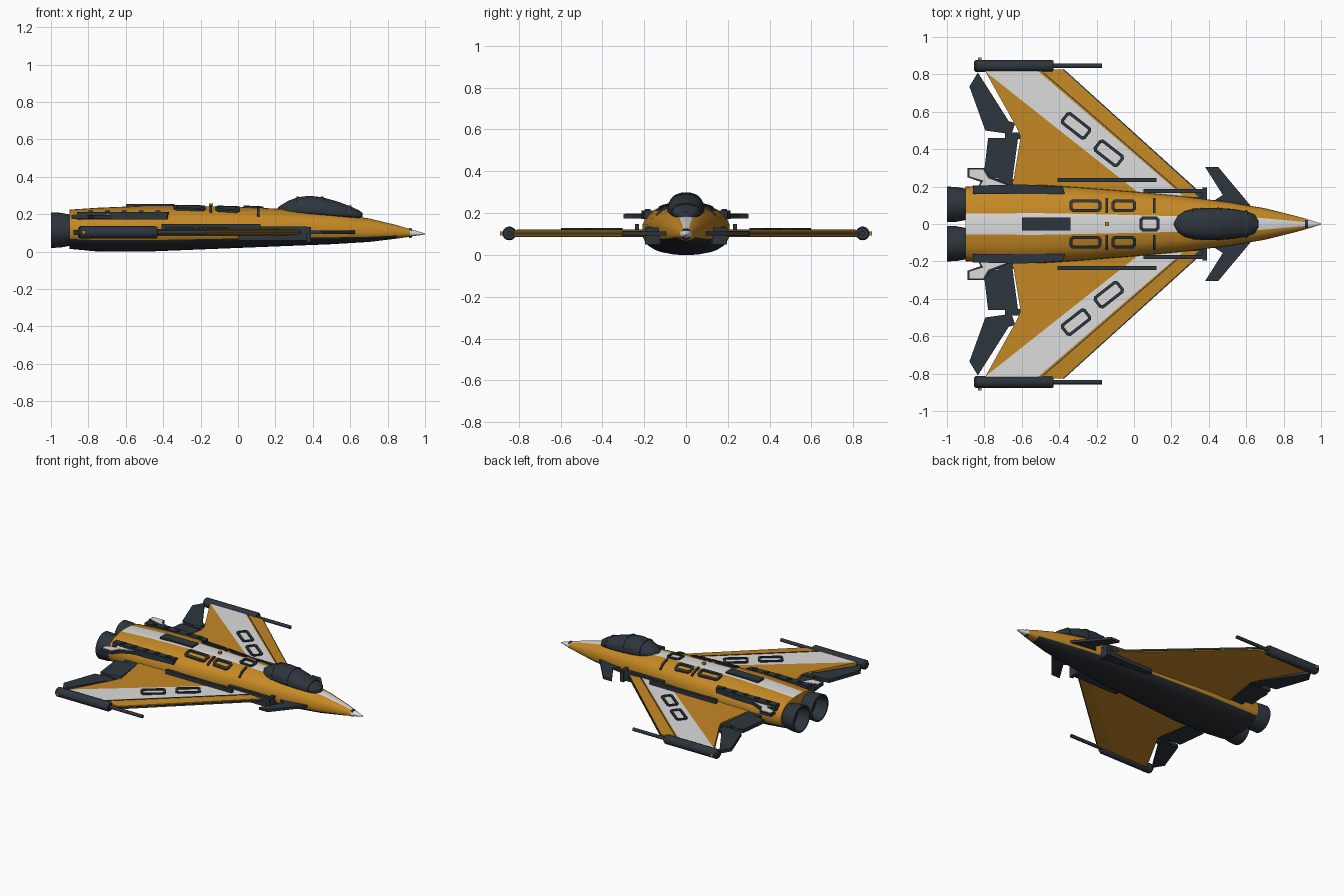
import bpy, bmesh, math
from mathutils import Vector

if "Cube" in bpy.data.objects:
    bpy.data.objects.remove(bpy.data.objects["Cube"])

def material(name, c):
    m = bpy.data.materials.new(name)
    m.diffuse_color = (*c, 1)
    m.use_nodes = True
    m.node_tree.nodes["Principled BSDF"].inputs["Base Color"].default_value = m.diffuse_color
    return m

ORANGE = material("orange paint", (0.56, 0.25, 0.018))
WHITE = material("white paint", (0.72, 0.72, 0.72))
SLATE = material("dark slate", (0.026, 0.036, 0.047))
BELLY = material("belly charcoal", (0.022, 0.027, 0.032))

def finish(name, bm, mats, angle=None):
    bmesh.ops.recalc_face_normals(bm, faces=bm.faces)
    me = bpy.data.meshes.new(name)
    bm.to_mesh(me)
    bm.free()
    for m in mats:
        me.materials.append(m)
    ob = bpy.data.objects.new(name, me)
    bpy.context.collection.objects.link(ob)
    if angle:
        bpy.ops.object.select_all(action='DESELECT')
        ob.select_set(True)
        bpy.context.view_layer.objects.active = ob
        bpy.ops.object.shade_smooth_by_angle(angle=math.radians(angle))
    return ob

def bridge(bm, rings, caps=True):
    rows = [[bm.verts.new(p) for p in r] for r in rings]
    n = len(rows[0])
    out = []
    for a, b in zip(rows, rows[1:]):
        for i in range(n):
            out.append((i, bm.faces.new((a[i], a[(i + 1) % n], b[(i + 1) % n], b[i]))))
    if caps:
        bm.faces.new(rows[0])
        bm.faces.new(rows[-1])
    return out

def prism(name, pts, z0, z1, mat, s=1):
    bm = bmesh.new()
    bridge(bm, [[(x, y * s, z) for x, y in pts] for z in (z0, z1)])
    return finish(name, bm, [mat])

def box(name, x0, x1, y0, y1, z0, z1, mat, s=1):
    return prism(name, [(x0, y0), (x1, y0), (x1, y1), (x0, y1)], z0, z1, mat, s)

def lathe(name, profile, y, z, mat, n=28):
    bm = bmesh.new()
    bridge(bm, [[(x, y + r * math.cos(2 * math.pi * i / n), z + r * math.sin(2 * math.pi * i / n))
                 for i in range(n)] for x, r in profile])
    return finish(name, bm, [mat], 35)

# fuselage stations: x, half width, top, bottom, middle height
BODY = [(-.9, .2, .225, .015, .115), (-.75, .208, .235, .001, .115), (-.5, .21, .245, .0, .115),
        (-.3, .197, .245, .008, .115), (0, .173, .24, .02, .115), (.25, .15, .228, .03, .112),
        (.5, .118, .207, .04, .108), (.7, .084, .178, .052, .104), (.85, .047, .142, .07, .1),
        (.92, .028, .121, .08, .098), (1, .003, .098, .092, .095)]
E = 2.4

def curve(u):
    return max(0, 1 - abs(u) ** E) ** (1 / E)

def body_at(x):
    for a, b in zip(BODY, BODY[1:]):
        if x <= b[0]:
            t = (x - a[0]) / (b[0] - a[0])
            return [p + (q - p) * t for p, q in zip(a, b)]
    return BODY[-1]

def surf(x, y):
    _, w, zt, zb, zc = body_at(x)
    return zc + (zt - zc) * curve(min(1, abs(y) / w))

def section(st, r):
    x, w, zt, zb, zc = st
    half = [1, .985, .93, .85, .72, .58, r, r / 2]
    us = half + [0] + [-u for u in reversed(half)]
    ring = [(x, w * u, zc + (zt - zc) * curve(u)) for u in us]
    return ring + [(x, w * u, zc - (zc - zb) * curve(u)) for u in reversed(us[1:-1])]

# fuselage with white spine stripe and dark belly
bm = bmesh.new()
for i, f in bridge(bm, [section(s, .055 / .2 if s[0] < .5 else .36) for s in BODY]):
    if 6 <= i <= 9:
        f.material_index = 1
    elif 18 <= i <= 29 and f.calc_center_median().x < .88:
        f.material_index = 2
    if f.calc_center_median().x > .93:
        f.material_index = 1
finish("fuselage", bm, [ORANGE, WHITE, BELLY], 40)
lathe("nose_ring", [(.915, .024), (.915, .027), (.93, .024), (.93, .02)], 0, .1, SLATE, 20)

# canopy
bm = bmesh.new()
CAN = [(.215, .01, .238, .225), (.235, .045, .252, .222), (.27, .068, .273, .22), (.32, .081, .291, .217),
       (.38, .086, .299, .214), (.45, .086, .291, .21), (.53, .08, .269, .205), (.6, .068, .243, .2),
       (.645, .05, .222, .197), (.665, .015, .208, .197)]
bridge(bm, [section((x, w, zt, zc - .025, zc), .27) for x, w, zt, zc in CAN])
finish("canopy", bm, [SLATE], 40)
for k in (3, 5, 7):
    x, w, zt, zc = CAN[k]
    bm = bmesh.new()
    bridge(bm, [section((x + d, w + .003, zt + .003, zc - .02, zc), .27) for d in (-.006, .006)])
    finish("canopy_rib", bm, [SLATE], 40)

def frame(name, cx, cy, L, W, ang, zf, h=.009, t=.016):
    # rectangular panel frame with clipped corners, following the surface below
    c, s = math.cos(ang), math.sin(ang)
    def ring(a, b, k, dz):
        pts = [(a, b - k), (a - k, b), (-a + k, b), (-a, b - k), (-a, -b + k), (-a + k, -b), (a - k, -b), (a, -b + k)]
        out = []
        for u, v in pts:
            x, y = cx + u * c - v * s, cy + u * s + v * c
            out.append((x, y, zf(x, y) + dz))
        return out
    bm = bmesh.new()
    o, i = (L / 2, W / 2, .014), (L / 2 - t, W / 2 - t, .006)
    bridge(bm, [ring(*o, -.006), ring(*o, h), ring(*i, h), ring(*i, -.006)], False)
    return finish(name, bm, [SLATE])

# spine details
frame("spine_hatch_frame", .083, 0, .105, .08, 0, surf)
box("spine_vent", -.6, -.34, -.035, .035, .235, .254, SLATE)
box("spine_beacon", -.155, -.135, -.01, .01, .235, .258, ORANGE)

LEAD = ((.37, .145), (-.38, .825))
BAND_OUT = ((.215, .19), (-.505, .81))
BAND_IN = ((-.1, .265), (-.795, .815))

def side(line, x, y):
    (ax, ay), (bx, by) = line
    d = Vector((bx - ax, by - ay)).normalized()
    return d.y * (x - ax) - d.x * (y - ay)

for s in (1, -1):
    tag = "left" if s > 0 else "right"
    # wing with white band cut into the top
    bm = bmesh.new()
    pts = [LEAD[0], LEAD[1], (-.8, .825), (-.63, .52), (-.605, .47), (-.65, .2), (-.65, .13)]
    bridge(bm, [[(x, y, z) for x, y in pts] for z in (.085, .12)])
    for (ax, ay), (bx, by) in (BAND_OUT, BAND_IN):
        bmesh.ops.bisect_plane(bm, geom=bm.verts[:] + bm.edges[:] + bm.faces[:],
                               plane_co=(ax, ay, 0), plane_no=(by - ay, ax - bx, 0))
    for f in bm.faces:
        c = f.calc_center_median()
        if c.z > .115 and side(BAND_OUT, c.x, c.y) < 0 < side(BAND_IN, c.x, c.y):
            f.material_index = 1
    for v in bm.verts:
        if abs(side(LEAD, v.co.x, v.co.y)) < .002:
            v.co.z = .1025 + (.011 if v.co.z > .1 else -.011)
        v.co.y *= s
    finish(tag + "_wing", bm, [ORANGE, WHITE])
    # leading edge groove and panel line
    (ax, ay), (bx, by) = LEAD
    prism(tag + "_leading_edge_strip", [(ax, ay), (ax + .005, ay + .005), (bx + .005, by + .003), (bx, by)],
          .098, .107, SLATE, s)
    prism(tag + "_wing_panel_line", [(.225, .19), (.233, .19), (-.482, .81), (-.49, .81)], .11, .122, SLATE, s)
    for cx, cy in ((-.31, .525), (-.135, .378)):
        frame(tag + "_wing_frame", cx, cy * s, .165, .08, -s * math.radians(38), lambda x, y: .12)
    # trailing flaps
    prism(tag + "_outer_flap", [(-.835, .81), (-.88, .735), (-.795, .5), (-.655, .48), (-.635, .54), (-.67, .55)],
          .09, .115, SLATE, s)
    prism(tag + "_inner_flap", [(-.78, .46), (-.62, .46), (-.65, .235), (-.805, .25)], .09, .115, SLATE, s)
    box(tag + "_flap_hinge", -.69, -.6, .455, .49, .085, .12, SLATE, s)
    box(tag + "_flap_root_hinge", -.75, -.63, .17, .24, .09, .115, SLATE, s)
    # wingtip pod with barrel
    lathe(tag + "_wingtip_pod", [(-.855, .024), (-.845, .033), (-.44, .033), (-.43, .028), (-.43, .012), (-.17, .012)],
          .845 * s, .103, SLATE, 20)
    box(tag + "_tip_light", -.835, -.815, .87, .89, .094, .112, ORANGE, s)
    # rail on the wing root
    box(tag + "_root_rail", -.41, .12, .225, .245, .115, .148, SLATE, s)
    # air intake
    box(tag + "_intake", .0, .37, .1, .185, .06, .115, SLATE, s)
    box(tag + "_intake_lip", .365, .39, .125, .195, .05, .132, SLATE, s)
    box(tag + "_intake_top_rail", .05, .37, .165, .188, .1, .135, SLATE, s)
    # canard
    prism(tag + "_canard", [(.38, .305), (.45, .305), (.63, .09), (.62, .06), (.42, .06), (.42, .12), (.475, .155)],
          .094, .112, SLATE, s)
    # rear fin with white top panel
    prism(tag + "_rear_fin", [(-.89, .3), (-.8, .3), (-.77, .255), (-.6, .18), (-.86, .15), (-.82, .225), (-.89, .25)],
          .175, .195, SLATE, s)
    prism(tag + "_rear_fin_panel", [(-.88, .292), (-.807, .292), (-.78, .245), (-.66, .2), (-.83, .195), (-.805, .232),
                                    (-.88, .255)], .194, .199, WHITE, s)
    # side fairing along the rear fuselage
    prism(tag + "_rear_fairing", [(-.86, .16), (-.86, .205), (-.6, .212), (-.38, .198), (-.37, .16)],
          .172, .213, SLATE, s)
    for k in range(5):
        box(tag + "_fairing_bolt", -.8 + k * .09, -.775 + k * .09, .17, .195, .21, .22, SLATE, s)
    # fuselage top frames and bars
    frame(tag + "_rear_body_frame", -.26, .098 * s, .17, .068, 0, surf)
    frame(tag + "_front_body_frame", -.055, .098 * s, .13, .066, 0, surf)
    for x in (-.145, .108):
        bm = bmesh.new()
        ys = [.06 + .016 * i for i in range(6)]
        bridge(bm, [[(x + dx, y * s, surf(x, y) + dz) for dx, dz in
                     ((-.007, -.006), (.007, -.006), (.007, .01), (-.007, .01))] for y in ys])
        finish(tag + "_body_bar", bm, [SLATE])
    # engine nozzle
    lathe(tag + "_engine_nozzle", [(-.86, .075), (-.9, .084), (-.95, .093), (-1, .095), (-1, .086), (-.92, .066)],
          .105 * s, .115, SLATE, 32)
